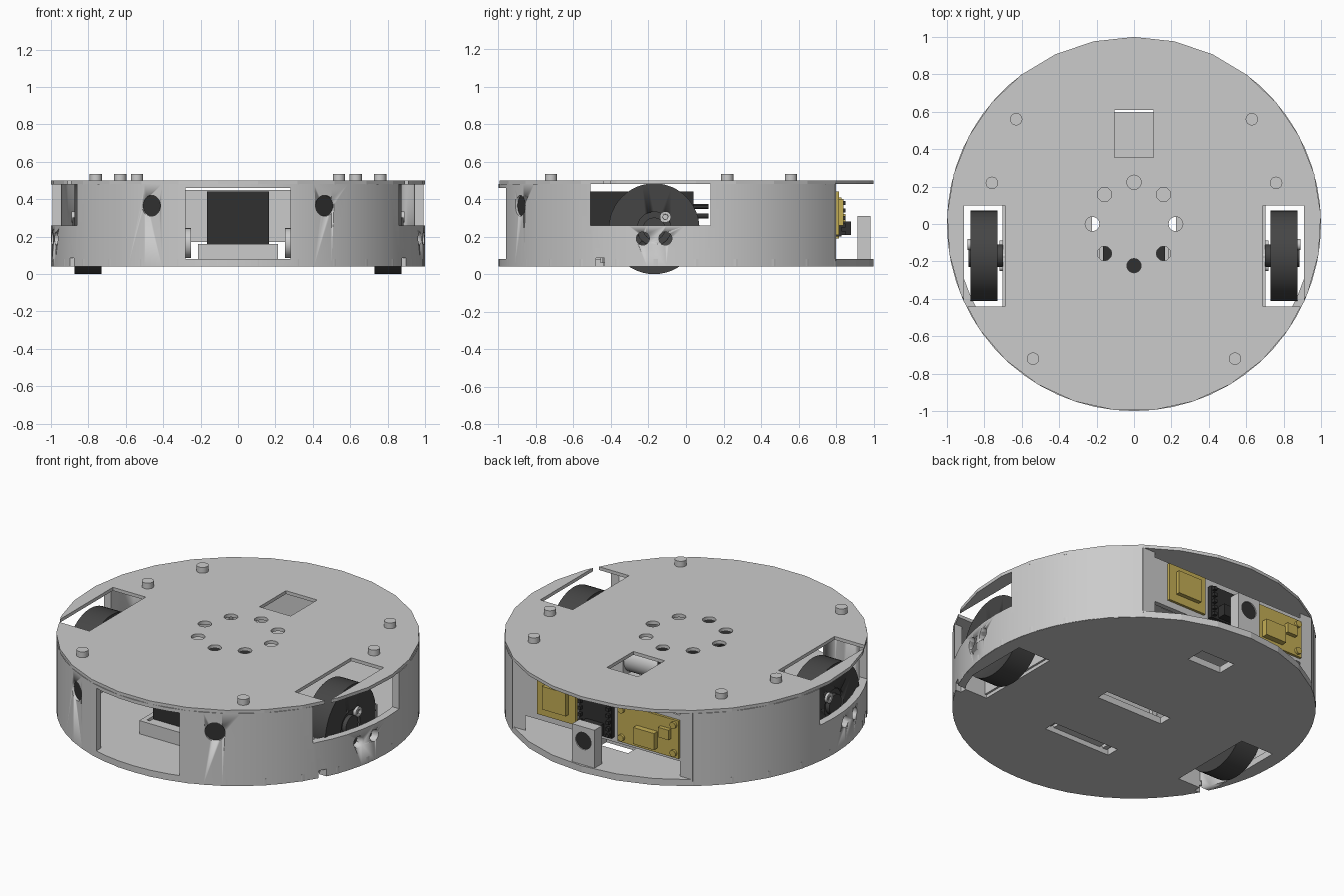
import bpy, bmesh, math
from mathutils import Matrix, Vector

if "Cube" in bpy.data.objects:
    bpy.data.objects.remove(bpy.data.objects["Cube"])


def material(name, rgb):
    m = bpy.data.materials.new(name)
    m.diffuse_color = (*rgb, 1)
    m.use_nodes = True
    m.node_tree.nodes["Principled BSDF"].inputs["Base Color"].default_value = m.diffuse_color
    return m


BLACK = material("black", (0.03, 0.03, 0.03))
RUBBER = material("dark_rubber", (0.06, 0.06, 0.06))
YELLOW = material("board_yellow", (0.55, 0.42, 0.09))


def finish(name, bm, mat=None, smooth=False):
    me = bpy.data.meshes.new(name)
    bm.to_mesh(me)
    bm.free()
    ob = bpy.data.objects.new(name, me)
    bpy.context.collection.objects.link(ob)
    if mat:
        me.materials.append(mat)
    if smooth:
        bpy.ops.object.select_all(action='DESELECT')
        ob.select_set(True)
        bpy.context.view_layer.objects.active = ob
        bpy.ops.object.shade_smooth_by_angle(angle=math.radians(30))
    return ob


def box(name, x, y, z, mat=None):
    bm = bmesh.new()
    bmesh.ops.create_cube(bm, size=1)
    for v in bm.verts:
        v.co = Vector([(r[0] + r[1]) / 2 + c * (r[1] - r[0]) for r, c in zip((x, y, z), v.co)])
    return finish(name, bm, mat)


def rod(name, a, b, r, mat=None, n=24, smooth=True):
    a, b = Vector(a), Vector(b)
    rot = Vector((0, 0, 1)).rotation_difference(b - a).to_matrix().to_4x4()
    bm = bmesh.new()
    bmesh.ops.create_cone(bm, cap_ends=True, segments=n, radius1=r, radius2=r, depth=(b - a).length,
                          matrix=Matrix.Translation((a + b) / 2) @ rot)
    return finish(name, bm, mat, smooth)


def cut(ob, cutters):
    bpy.context.view_layer.objects.active = ob
    for c in cutters:
        c.hide_render = True
        m = ob.modifiers.new("cut", 'BOOLEAN')
        m.operation, m.solver, m.object = 'DIFFERENCE', 'EXACT', c
        bpy.ops.object.modifier_apply(modifier=m.name)
        bpy.data.objects.remove(c, do_unlink=True)


def span(s, a, b):
    return tuple(sorted((s * a, s * b)))


def wheel_slot(s):
    return box("slot_cutter", span(s, .69, .91), (-.44, .10), (-.1, .7))


# Top plate with wheel slots, window and ring of eight holes
top = rod("top_plate", (0, 0, .48), (0, 0, .50), 1, n=29, smooth=False)
holes = [wheel_slot(1), wheel_slot(-1), box("window_cutter", (-.105, .105), (.355, .61), (.4, .6))]
for i in range(8):
    t = i * math.pi / 4
    x, y = .223 * math.cos(t), .223 * math.sin(t)
    holes.append(rod("hole_cutter", (x, y, .4), (x, y, .6), .038))
cut(top, holes)

# Floor plate with wheel slots, strap slots and cable hole
floor = rod("floor_plate", (0, 0, .04), (0, 0, .08), 1, n=29, smooth=False)
cut(floor, [wheel_slot(1), wheel_slot(-1),
            box("strap_cutter", (-.225, .225), (-.04, .04), (0, .2)),
            box("strap_cutter", (-.225, .225), (-.49, -.41), (0, .2)),
            box("cable_cutter", (-.115, .115), (.60, .72), (0, .2)),
            box("notch_cutter", (-1.1, -.84), (-.48, -.435), (0, .2)),
            box("notch_cutter", (.84, 1.1), (-.48, -.435), (0, .2))])

# Outer wall with front bay, rear bay, side wheel openings and small holes
wall = rod("outer_wall", (0, 0, .041), (0, 0, .481), 1, n=60)
cuts = [rod("inside_cutter", (0, 0, -.1), (0, 0, .7), .955, n=60),
        box("front_cutter", (-.28, .28), (-1.1, -.8), (.08, .46)),
        box("rear_cutter", (-.8, .8), (.80, 1.1), (-.1, .7))]
for s in (-1, 1):
    cuts.append(box("side_cutter", span(s, .75, 1.1), (-.51, .13), (.26, .7)))
    cuts.append(box("notch_cutter", span(s, .8, 1.1), (-.48, -.435), (0, .085)))
    for y in (-.23, -.11):
        cuts.append(rod("screw_cutter", (s * .89, y, .19), (s * 1.1, y, .19), .035))
    d = Vector((s * .465, -.885, 0)).normalized()
    h = Vector((0, 0, .365))
    cuts.append(rod("sensor_cutter", d * .9 + h, d * 1.1 + h, .056))
cut(wall, cuts)

# Pegs on the top plate
for s in (-1, 1):
    for x, y in ((.63, .56), (.76, .22), (.54, -.72)):
        rod("locating_peg", (s * x, y, .49), (s * x, y, .535), .033)

# Drive units, mirrored left and right
for s in (-1, 1):
    tyre = rod("wheel", (s * .73, -.17, .242), (s * .875, -.17, .242), .242, RUBBER, 48)
    cut(tyre, [rod("rim_cutter", (s * .86, -.17, .242), (s * .9, -.17, .242), .09, n=32)])
    rod("wheel_hub", (s * .70, -.17, .242), (s * .885, -.17, .242), .06, RUBBER)
    nut = rod("hub_screw", (s * .87, -.11, .305), (s * .89, -.11, .305), .03)
    cut(nut, [rod("socket_cutter", (s * .88, -.11, .305), (s * .9, -.11, .305), .015, n=6)])
    box("wheel_well_wall", span(s, .69, .702), (-.44, .10), (.06, .26))
    for y in (-.455, .10):
        box("wheel_well_end", span(s, .69, .86), (y, y + .012), (.06, .26))
    rod("axle", (s * .4, -.17, .242), (s * .74, -.17, .242), .02)
    box("gearbox", span(s, .48, .69), (-.26, -.08), (.08, .25))
    rod("motor_can", (s * .25, -.17, .165), (s * .49, -.17, .165), .08)
    for y in (-.23, -.11):
        rod("motor_screw", (s * .70, y, .19), (s * .72, y, .19), .022)
    # Front sensor plugs
    d = Vector((s * .465, -.885, 0)).normalized()
    h = Vector((0, 0, .365))
    rod("front_sensor", d * .92 + h, d * .985 + h, .056, BLACK)

# Battery, its leads and open tray
box("battery", (-.165, .165), (-.58, .04), (.16, .44), BLACK)
for z in (.31, .36):
    rod("battery_lead", (.06, .03, z), (.06, .12, z), .013, BLACK, 12)
box("tray_base", (-.165, .165), (-.62, -.06), (.07, .16))
box("tray_front", (-.215, .215), (-.64, -.61), (.07, .16))
for s in (-1, 1):
    box("tray_side", span(s, .185, .215), (-.62, -.06), (.07, .16))

# Rear bay: mounting panel and end posts
box("rear_panel", (-.6, .6), (.77, .80), (.17, .45))
for s in (-1, 1):
    box("bay_post", span(s, .57, .605), (.73, .80), (.07, .485))

# Small circuit board on the right, larger one on the left
box("small_board", (.17, .43), (.80, .815), (.21, .44), YELLOW)
box("small_board_chip", (.22, .38), (.81, .84), (.26, .40), YELLOW)
box("large_board", (-.52, -.11), (.80, .815), (.19, .42), YELLOW)
box("large_board_chip", (-.38, -.24), (.81, .85), (.22, .32), YELLOW)
box("large_board_port", (-.47, -.40), (.81, .84), (.30, .36), YELLOW)
for x in (-.49, -.14):
    for z in (.22, .39):
        rod("board_screw", (x, .81, z), (x, .83, z), .02, YELLOW, 16)

# Dark centre module with pin rows
box("centre_module", (-.08, .14), (.80, .83), (.2, .40), BLACK)
box("centre_module_block", (-.03, .09), (.82, .88), (.21, .28), BLACK)
for i in range(5):
    for x in (-.065, .125):
        z = .22 + i * .04
        box("module_pin", (x - .01, x + .01), (.82, .85), (z - .01, z + .01), BLACK)

# Rear camera post and lens
post = box("camera_post", (-.075, .075), (.915, .985), (.07, .31))
cut(post, [rod("lens_cutter", (0, .95, .225), (0, 1.1, .225), .052)])
rod("camera_lens", (0, .93, .225), (0, .978, .225), .052, BLACK)
